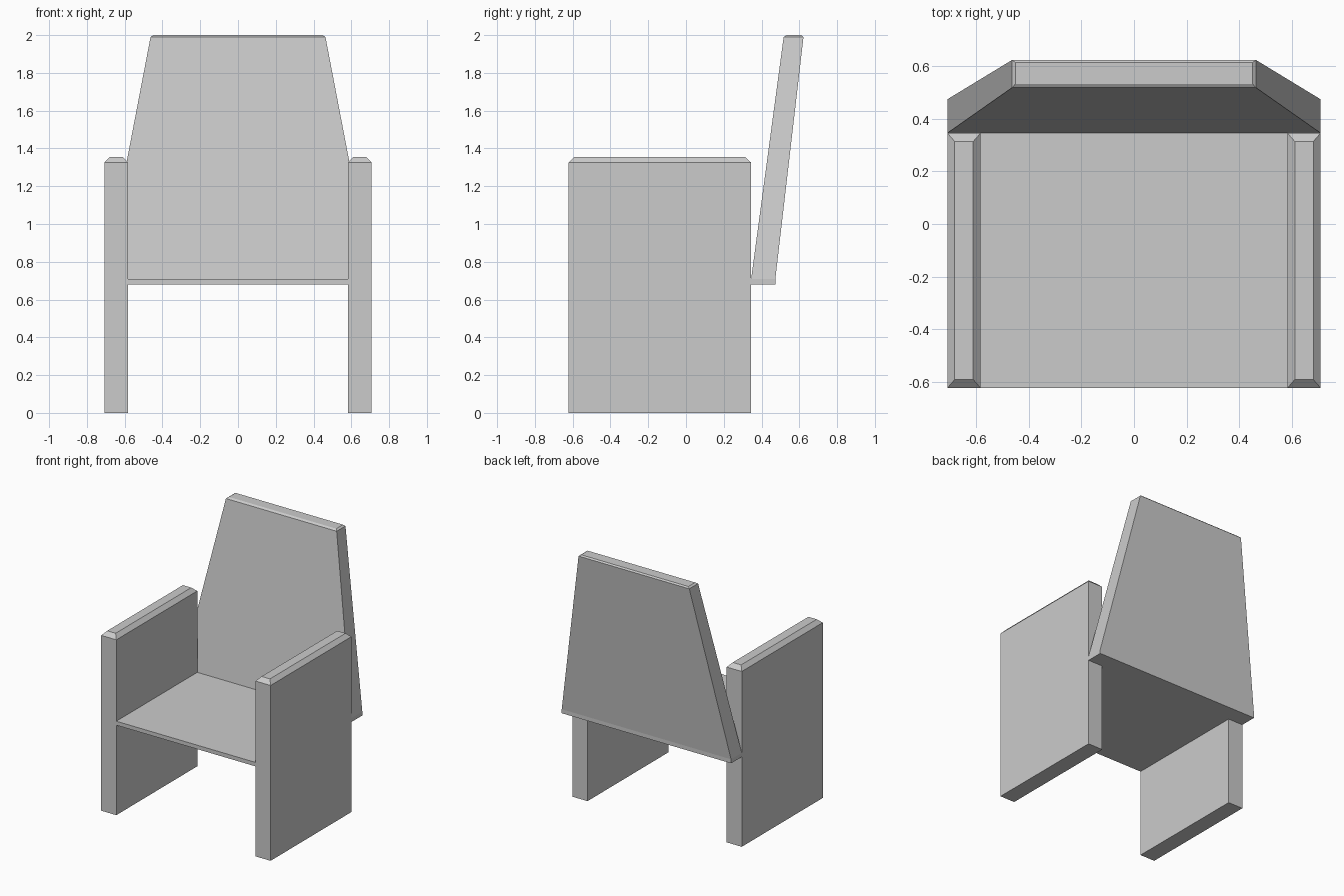
import bpy

if "Cube" in bpy.data.objects:
    bpy.data.objects.remove(bpy.data.objects["Cube"])


def loft(name, rings):
    """Solid from stacked rectangles, each (half_x, centre_x, y_front, y_back, z)."""
    verts, faces = [], []
    for hx, cx, y0, y1, z in rings:
        verts += [(cx - hx, y0, z), (cx + hx, y0, z), (cx + hx, y1, z), (cx - hx, y1, z)]
    for r in range(len(rings) - 1):
        a, b = r * 4, r * 4 + 4
        for i in range(4):
            j = (i + 1) % 4
            faces.append((a + i, a + j, b + j, b + i))
    top = len(verts) - 4
    faces += [(3, 2, 1, 0), (top, top + 1, top + 2, top + 3)]
    mesh = bpy.data.meshes.new(name)
    mesh.from_pydata(verts, [], faces)
    obj = bpy.data.objects.new(name, mesh)
    bpy.context.collection.objects.link(obj)
    return obj


FRONT, REAR = -0.622, 0.345

# Side panels: full-height slabs with a chamfered armrest top
for side, label in ((-1, "left"), (1, "right")):
    cx = side * 0.645
    loft(label + "_arm_panel", [
        (0.063, cx, FRONT, REAR, 0.0),
        (0.063, cx, FRONT, REAR, 1.325),
        (0.035, cx, FRONT + 0.032, REAR - 0.032, 1.355),
    ])

# Thin seat board between the panels
loft("seat", [
    (0.582, 0, FRONT, REAR, 0.68),
    (0.582, 0, FRONT, REAR, 0.71),
])

# Reclined, tapered backrest with a short upright foot and chamfered top
loft("backrest", [
    (0.708, 0, REAR, 0.473, 0.68),
    (0.708, 0, REAR, 0.473, 0.71),
    (0.463, 0, 0.517, 0.622, 1.99),
    (0.449, 0, 0.532, 0.612, 2.0),
])
